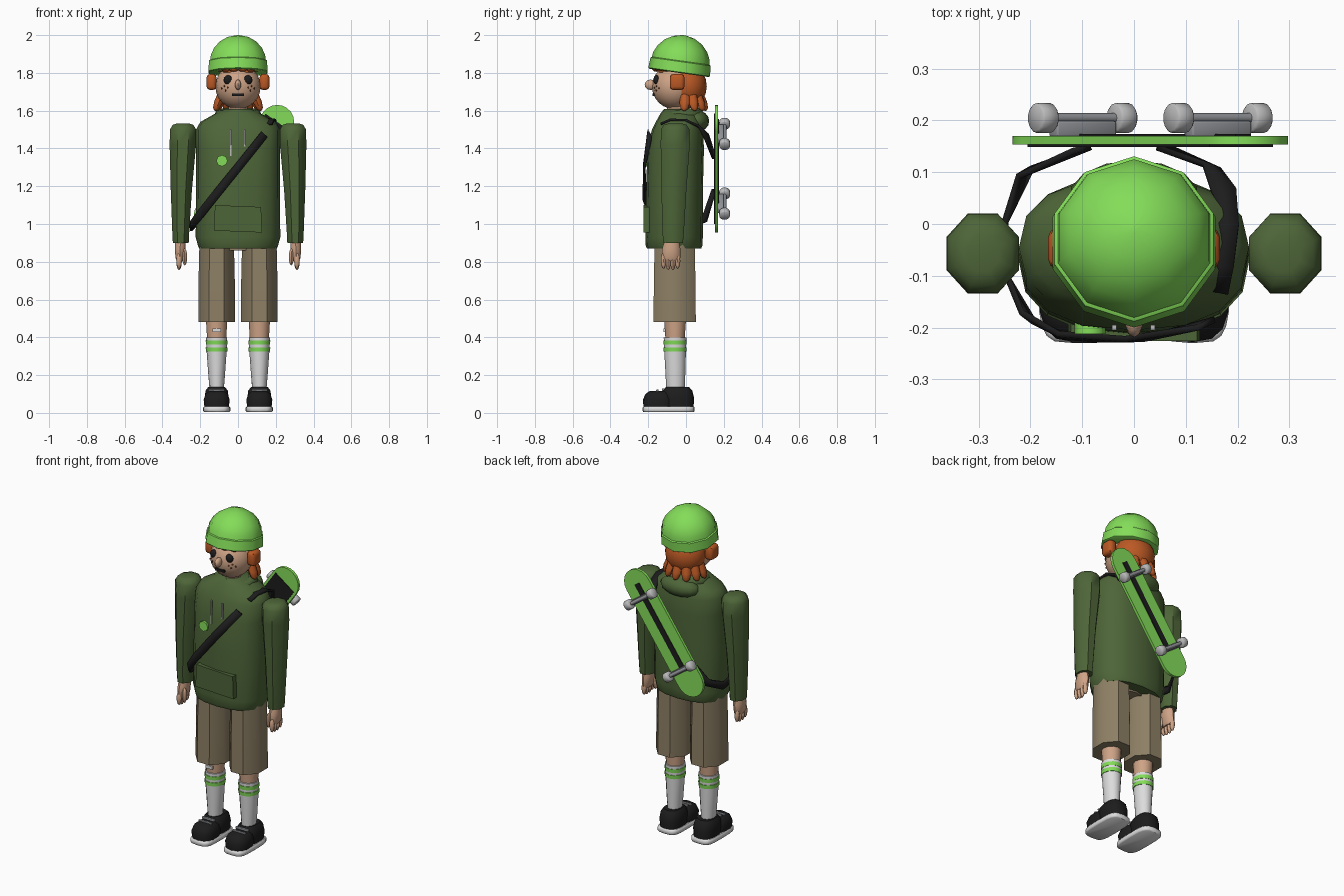
import bpy, bmesh, math
from mathutils import Matrix, Vector

if "Cube" in bpy.data.objects:
    bpy.data.objects.remove(bpy.data.objects["Cube"])


def material(name, *rgb):
    m = bpy.data.materials.new(name)
    m.use_nodes = True
    m.diffuse_color = (*rgb, 1)
    m.node_tree.nodes["Principled BSDF"].inputs["Base Color"].default_value = (*rgb, 1)
    return m


GREEN = material("lime green", .23, .72, .1)
OLIVE = material("olive", .075, .13, .04)
TAN = material("tan", .27, .215, .13)
SKIN = material("skin", .62, .37, .24)
HAIR = material("ginger", .5, .1, .018)
BLACK = material("black", .012, .012, .012)
WHITE = material("white", .72, .72, .72)
GREY = material("grey", .3, .31, .33)
SILVER = material("light grey", .5, .5, .5)
FRECKLE = material("freckle brown", .2, .05, .015)
parts = []


def finish(name, bm, mat, M=Matrix()):
    bmesh.ops.transform(bm, matrix=M, verts=bm.verts)
    bmesh.ops.recalc_face_normals(bm, faces=bm.faces)
    me = bpy.data.meshes.new(name)
    bm.to_mesh(me)
    bm.free()
    me.materials.append(mat)
    ob = bpy.data.objects.new(name, me)
    bpy.context.collection.objects.link(ob)
    parts.append(ob)
    return ob


def loft(name, rings, mat, n=12, M=Matrix(), p=2, flat=False):
    """Stack of closed rings (cx, cy, z, rx, ry); flat puts sides on the axes."""
    bm = bmesh.new()
    turn = math.pi / n if flat else 0
    grow = 1 / math.cos(turn)
    power = lambda v: math.copysign(abs(v) ** (2 / p), v) * grow
    loops = []
    for cx, cy, z, rx, ry in rings:
        angles = [math.tau * i / n + turn + math.pi / 2 for i in range(n)]
        loops.append([bm.verts.new((cx + rx * power(math.cos(a)), cy + ry * power(math.sin(a)), z))
                      for a in angles])
    for a, b in zip(loops, loops[1:]):
        for i in range(n):
            j = (i + 1) % n
            bm.faces.new((a[i], a[j], b[j], b[i]))
    bm.faces.new(loops[0])
    bm.faces.new(loops[-1])
    return finish(name, bm, mat, M)


def ball(name, at, size, mat, seg=12, rows=8, M=Matrix()):
    bm = bmesh.new()
    bmesh.ops.create_uvsphere(bm, u_segments=seg, v_segments=rows, radius=1)
    return finish(name, bm, mat, Matrix.Translation(at) @ M @ Matrix.Diagonal((*size, 1)))


def box(name, at, size, mat, bevel=0, M=Matrix()):
    bm = bmesh.new()
    bmesh.ops.create_cube(bm, size=1)
    bmesh.ops.scale(bm, vec=size, verts=bm.verts)
    if bevel:
        bmesh.ops.bevel(bm, geom=bm.edges[:], offset=bevel, segments=2, affect='EDGES', profile=.5)
    return finish(name, bm, mat, M @ Matrix.Translation(at))


def prism(name, outline, y0, y1, mat, M=Matrix()):
    bm = bmesh.new()
    face = bm.faces.new([bm.verts.new((x, y0, z)) for x, z in outline])
    new = bmesh.ops.extrude_face_region(bm, geom=[face])["geom"]
    bmesh.ops.translate(bm, vec=(0, y1 - y0, 0), verts=[v for v in new if isinstance(v, bmesh.types.BMVert)])
    return finish(name, bm, mat, M)


def ribbon(name, points, width, mat):
    """Flat band lying against the torso."""
    pts = [Vector(q) for q in points]
    bm = bmesh.new()
    rows = []
    for i, q in enumerate(pts):
        along = (pts[min(i + 1, len(pts) - 1)] - pts[max(i - 1, 0)]).normalized()
        out = Vector((q.x / .05, (q.y + .06) / .0225, 0)).normalized()
        if q.z > 1.49:
            out = Vector((0, 0, 1))
        side = along.cross(out).normalized() * width / 2
        rows.append([bm.verts.new(q + side), bm.verts.new(q - side)])
    for a, b in zip(rows, rows[1:]):
        bm.faces.new((a[0], a[1], b[1], b[0]))
    ob = finish(name, bm, mat)
    mod = ob.modifiers.new("thickness", 'SOLIDIFY')
    mod.thickness, mod.offset = .012, 0


# Head, neck and face
HC, HR = Vector((0, -.06, 1.728)), .12
ball("head", HC, (HR, HR, .12), SKIN, 16, 12)
loft("neck", [(0, -.05, 1.55, .05, .05), (0, -.05, 1.66, .05, .05)], SKIN)


def face_y(x, z):
    return HC.y - math.sqrt(HR ** 2 - x * x - (z - HC.z) ** 2)


ball("nose", (0, -.187, 1.737), (.017, .032, .028), SKIN, 10, 6)
box("mouth", (0, face_y(0, 1.685), 1.685), (.062, .012, .014), BLACK)
for s in (-1, 1):
    ball("eye", (s * .052, face_y(.052, 1.763) + .006, 1.763), (.024, .016, .025), BLACK)
    box("eyebrow", (s * .055, face_y(.055, 1.807), 1.807), (.05, .022, .012), HAIR, .003)
    for dx, z in ((.055, 1.722), (.072, 1.73), (.086, 1.718), (.066, 1.707)):
        ball("freckle", (s * dx, face_y(dx, z), z), (.005, .004, .005), FRECKLE, 6, 4)
    box("side_hair", (s * .14, -.047, 1.752), (.052, .078, .085), HAIR, .018)

# Hair
ball("back_hair", (0, .002, 1.73), (.119, .108, .12), HAIR, 16, 10)
tuft = [(0, 0, 0, .026, .022), (0, 0, -.05, .027, .022), (0, 0, -.08, .02, .016), (0, 0, -.092, .006, .005)]
for i in range(7):
    a = math.radians(-96 + 32 * i)
    M = Matrix.Translation((.088 * math.sin(a), .002 + .07 * math.cos(a), 1.685)) @ \
        Matrix.Rotation(-a, 4, 'Z') @ Matrix.Rotation(math.radians(22), 4, 'X')
    loft("neck_tuft", tuft, HAIR, 8, M)
for i in range(6):
    a = math.radians(-62 + 25 * i)
    ball("fringe", (.108 * math.sin(a), -.06 - .1 * math.cos(a), 1.828), (.032, .024, .022), HAIR, 8, 6,
         Matrix.Rotation(a, 4, 'Z'))

# Beanie, tipped back
CAP = Matrix.Translation((0, -.037, 1.8)) @ Matrix.Rotation(math.radians(-8), 4, 'X')
loft("beanie_band", [(0, 0, z, r, r) for z, r in ((0, .158), (.005, .165), (.06, .161), (.066, .152))],
     GREEN, 10, CAP)
loft("beanie_crown", [(0, 0, z, r, r) for z, r in
                      ((.05, .156), (.09, .151), (.13, .132), (.165, .1), (.19, .057), (.201, .008))],
     GREEN, 10, CAP)

# Hoodie body, hood and front details
loft("hoodie", [(0, -.063, .87, .205, .143), (0, -.063, .885, .212, .15), (0, -.063, .93, .224, .152),
                (0, -.06, 1.2, .222, .15), (0, -.055, 1.4, .222, .15), (0, -.045, 1.5, .222, .135),
                (0, -.04, 1.54, .2, .12), (0, -.035, 1.585, .12, .1), (0, -.04, 1.61, .07, .075)],
     OLIVE, 16, p=2.4)
ball("hood", (0, .055, 1.545), (.125, .068, .058), OLIVE, 14, 8)
path = bpy.data.curves.new("collar", 'CURVE')
path.dimensions, path.bevel_depth, path.bevel_resolution, path.use_fill_caps = '3D', .04, 2, True
line = path.splines.new('POLY')
line.points.add(8)
for i, pt in enumerate(line.points):
    a = math.radians(-140 + 35 * i)
    back = math.cos(a)
    pt.co = (.1 * math.sin(a), -.03 + .085 * back, 1.575, 1)
    pt.radius = .75 + .3 * back
collar = bpy.data.objects.new("hood_collar", path)
path.materials.append(OLIVE)
bpy.context.collection.objects.link(collar)

prism("pocket", [(-.127, .965), (.127, .955), (.122, 1.09), (-.122, 1.1)], -.226, -.19, OLIVE)
prism("badge", [(-.085 + .03 * math.cos(i * math.pi / 4), 1.335 + .03 * math.sin(i * math.pi / 4))
                for i in range(8)], -.212, -.19, GREEN)
for x, low in ((-.038, 1.36), (.036, 1.41)):
    box("drawstring", (x, -.2, (low + 1.5) / 2), (.009, .01, 1.5 - low), SILVER,
        M=Matrix.Translation((0, 0, 0)))

for s in (-1, 1):
    # Arms and hands
    loft("sleeve", [(s * .303, -.068, .9, .042, .052), (s * .303, -.068, .96, .045, .057),
                    (s * .3, -.064, 1.18, .056, .066), (s * .292, -.057, 1.42, .07, .077),
                    (s * .291, -.057, 1.5, .069, .076), (s * .291, -.057, 1.525, .055, .06),
                    (s * .291, -.057, 1.533, .03, .035)], OLIVE, 8, flat=True)
    loft("palm", [(s * .305, -.075, .92, .028, .036), (s * .306, -.078, .87, .03, .048),
                  (s * .308, -.08, .82, .024, .05), (s * .308, -.08, .805, .016, .044)], SKIN, 10)
    for i in range(4):
        ball("finger", (s * .312, -.119 + .025 * i, .805), (.015, .014, .053 - .007 * abs(i - 1.5)), SKIN, 8, 6)
    ball("thumb", (s * .282, -.11, .825), (.013, .017, .045), SKIN, 8, 6)

    # Shorts, legs and socks
    x = s * .113
    loft("shorts_leg", [(x, -.06, .48, .097, .112), (x, -.06, .7, .096, .11), (x, -.06, .95, .09, .105)],
         TAN, 8, flat=True)
    loft("leg", [(x, -.058, .38, .05, .05), (x, -.058, .52, .058, .06)], SKIN)
    loft("sock", [(x, -.056, .1, .036, .048), (x, -.056, .2, .044, .052), (x, -.058, .34, .054, .058),
                  (x, -.058, .4, .056, .06)], WHITE)
    for z in (.335, .372):
        loft("sock_stripe", [(x, -.058, z - .011, .0565, .0605), (x, -.058, z + .011, .058, .062)], GREEN)

    # Shoes
    loft("sole", [(x, -.092, .004, .066, .133), (x, -.092, .01, .072, .138), (x, -.092, .028, .072, .138),
                  (x, -.092, .035, .066, .132)], WHITE, 20, p=4)
    loft("shoe_toe", [(x, -.145, .03, .066, .08), (x, -.145, .07, .07, .083), (x, -.143, .1, .06, .072),
                      (x, -.14, .117, .038, .05)], BLACK, 14, p=2.6)
    loft("shoe_heel", [(x, -.045, .03, .062, .085), (x, -.045, .08, .065, .088), (x, -.045, .118, .06, .078),
                       (x, -.045, .136, .046, .062)], BLACK, 14, p=2.6)
    for y, z in ((-.152, .117), (-.12, .124)):
        box("lace", (x, y, z), (.085, .014, .012), GREY, .003)
box("knee_plaster", (-.113, -.114, .437), (.045, .012, .018), WHITE)
loft("pelvis", [(0, -.06, .86, .1, .08), (0, -.06, .95, .1, .08)], TAN)

# Shoulder strap
ribbon("front_strap", [(.14, -.192, 1.475), (0, -.222, 1.3), (-.13, -.218, 1.14), (-.205, -.18, 1.045),
                       (-.245, -.1, .995), (-.25, 0, .985), (-.21, .1, 1.03), (-.1, .145, 1.17)], .045, BLACK)
ribbon("back_strap", [(.16, -.13, 1.53), (.17, -.08, 1.552), (.18, .0, 1.55), (.175, .06, 1.52),
                      (.15, .11, 1.46), (.06, .146, 1.36)], .045, BLACK)

# Skateboard slung across the back: local x across, z along
BOARD = Matrix.Translation((.0315, .1615, 1.2925)) @ Matrix.Rotation(math.radians(35.3), 4, 'Y')
half, r = .304, .09
outline = [(r * math.cos(math.pi * i / 10), half + r * math.sin(math.pi * i / 10)) for i in range(11)]
outline += [(-u, -v) for u, v in outline]
prism("deck", outline, -.0085, .0085, GREEN, BOARD)
box("grip_tape", (0, -.0095, 0), (.15, .006, 2 * half), BLACK, M=BOARD)
box("deck_stripe", (0, .0095, .045), (.036, .005, .53), BLACK, M=BOARD)
for v in (-.226, .226):
    box("truck", (0, .022, v), (.14, .03, .03), GREY, .004, BOARD)
    axle = BOARD @ Matrix.Translation((0, .043, v)) @ Matrix.Rotation(math.pi / 2, 4, 'Y')
    loft("axle", [(0, 0, -.1, .01, .01), (0, 0, .1, .01, .01)], GREY, 8, axle)
    for c in (-.093, .093):
        loft("wheel", [(0, 0, c + d, q, q) for d, q in ((-.019, .025), (-.015, .029), (.015, .029), (.019, .025))],
             SILVER, 14, axle)

# Smooth shading with sharp edges kept
bpy.ops.object.select_all(action='DESELECT')
for ob in parts:
    ob.select_set(True)
bpy.context.view_layer.objects.active = parts[0]
bpy.ops.object.shade_smooth_by_angle(angle=math.radians(46))
